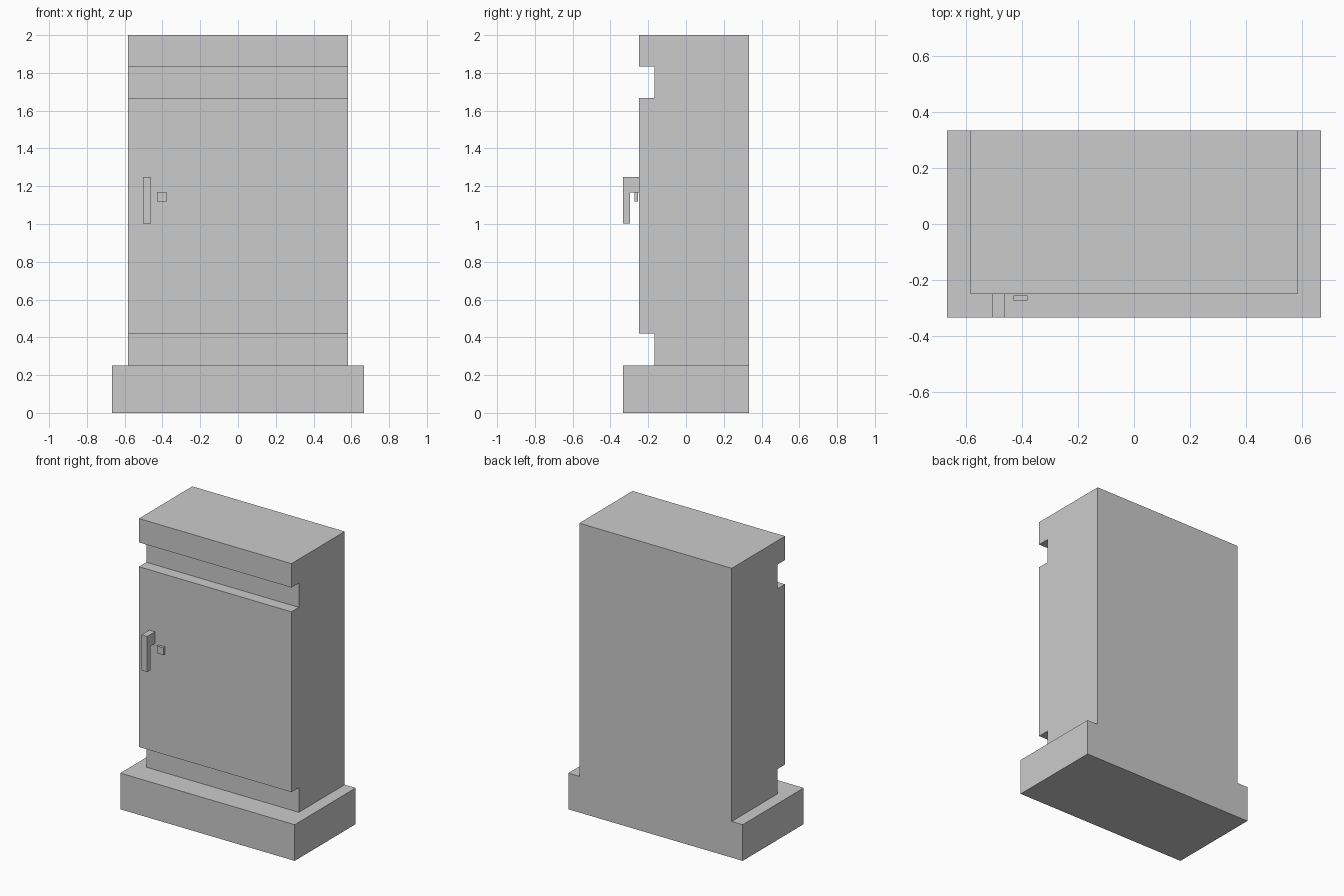
import bpy
import bmesh
from mathutils import Vector

if "Cube" in bpy.data.objects:
    bpy.data.objects.remove(bpy.data.objects["Cube"])


def extrude_profile(name, x0, x1, profile):
    """Extrude a side profile of (y, z) points from x0 to x1."""
    bm = bmesh.new()
    face = bm.faces.new([bm.verts.new((x0, y, z)) for y, z in profile])
    res = bmesh.ops.extrude_face_region(bm, geom=[face])
    moved = [v for v in res["geom"] if isinstance(v, bmesh.types.BMVert)]
    bmesh.ops.translate(bm, verts=moved, vec=Vector((x1 - x0, 0, 0)))
    bmesh.ops.recalc_face_normals(bm, faces=bm.faces)
    mesh = bpy.data.meshes.new(name)
    bm.to_mesh(mesh)
    bm.free()
    obj = bpy.data.objects.new(name, mesh)
    bpy.context.collection.objects.link(obj)
    return obj


def rect(y0, y1, z0, z1):
    return [(y0, z0), (y1, z0), (y1, z1), (y0, z1)]


BACK, FRONT, RECESS = 0.333, -0.249, -0.168

# Wide plinth
extrude_profile("plinth", -0.667, 0.667, rect(-0.333, BACK, 0, 0.25))

# Cabinet body: recessed bands below and above the door, overhanging top
extrude_profile("cabinet_body", -0.583, 0.583, [
    (BACK, 0.25), (BACK, 2.0), (FRONT, 2.0), (FRONT, 1.835),
    (RECESS, 1.835), (RECESS, 1.667), (FRONT, 1.667), (FRONT, 0.421),
    (RECESS, 0.421), (RECESS, 0.25)])

# L-shaped door handle
extrude_profile("door_handle", -0.504, -0.461, [
    (FRONT, 1.25), (-0.333, 1.25), (-0.333, 1.003), (-0.296, 1.003),
    (-0.296, 1.168), (FRONT, 1.168)])

# Small lock block beside the handle, just proud of the door
extrude_profile("lock", -0.429, -0.379, rect(-0.273, -0.255, 1.12, 1.17))
